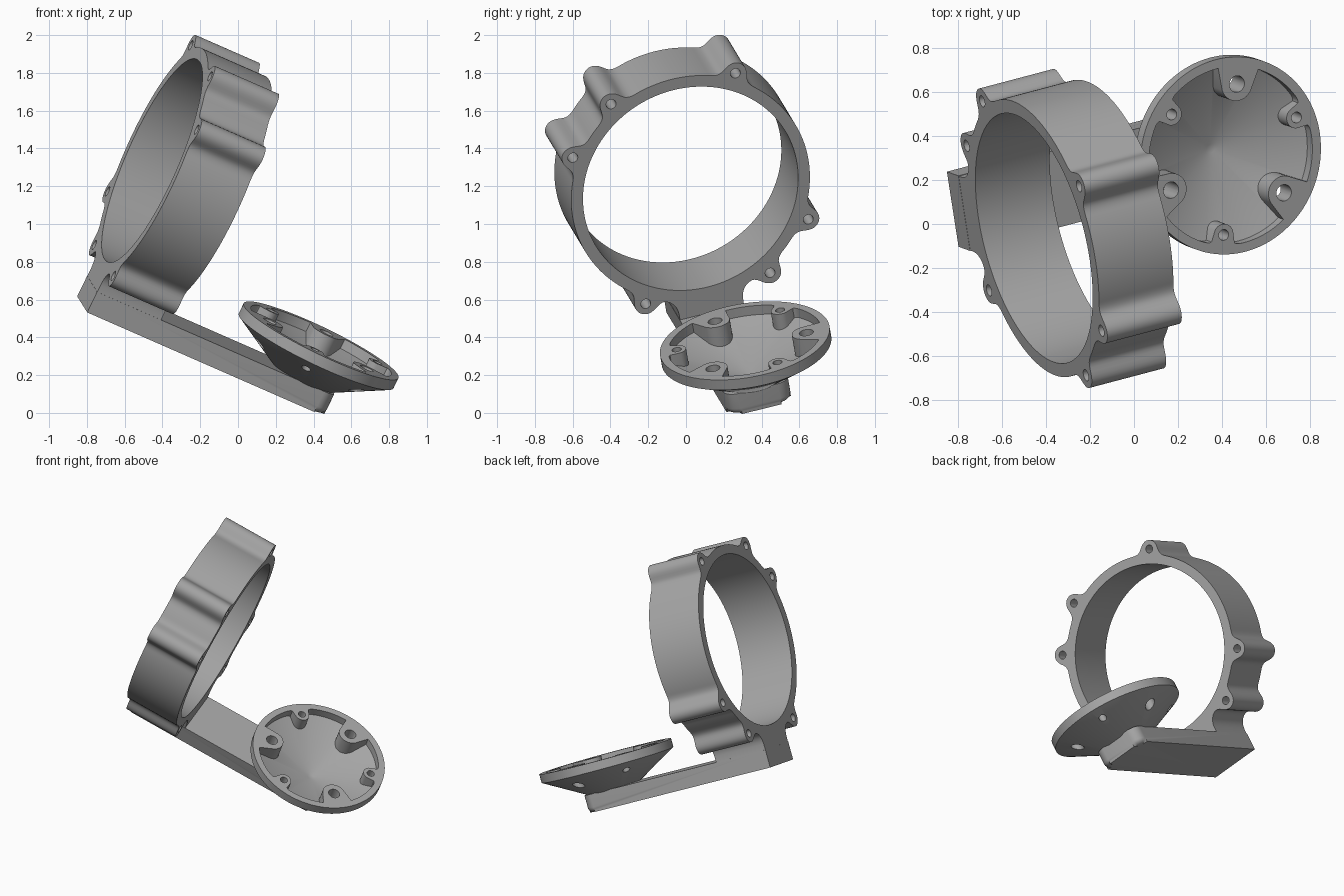
import bpy, bmesh, math
from mathutils import Vector, Matrix

cube = bpy.data.objects.get("Cube")
if cube:
    bpy.data.objects.remove(cube, do_unlink=True)

# One plain grey
grey = bpy.data.materials.new("plain_grey")
grey.use_nodes = True
grey.diffuse_color = (0.38, 0.38, 0.38, 1)
bsdf = next(n for n in grey.node_tree.nodes if n.type == 'BSDF_PRINCIPLED')
bsdf.inputs["Base Color"].default_value = (0.38, 0.38, 0.38, 1)

# Tilted frame: X along the ring axis and arm, Y across, Z out of the dish
ax = Vector((0.89, 0.235, -0.39)).normalized()
ay = Vector((-0.149, 0.96, 0.239))
ay = (ay - ax * ay.dot(ax)).normalized()
az = ax.cross(ay)
FRAME = Matrix.Translation((-0.455, -0.065, 1.336)) @ Matrix((ax, ay, az)).transposed().to_4x4()

LENGTH = 0.38                    # ring length along its axis
ARM_TOP, ARM_BOTTOM, ARM_HALF, ARM_END = -0.735, -0.857, 0.178, 1.42
DISH_X, RIM_Z = 1.257, -0.521
STEPS = 480


def polar(r, deg):
    return r * math.cos(math.radians(deg)), r * math.sin(math.radians(deg))


def blend(a, b, k):
    """Union of two distances with a fillet of size k."""
    h = max(k - abs(a - b), 0) / k
    return min(a, b) - h * h * k / 4


def outline(field, start, way):
    """Walk along rays until the field is met; returns the outline points."""
    pts = []
    for i in range(STEPS):
        deg = 360 * i / STEPS
        r = start
        for _ in range(70):
            step = field(*polar(r, deg))
            if step < 1e-5:
                break
            r += way * step
        pts.append(polar(r, deg))
    return pts


def circle(r):
    return [polar(r, 360 * i / STEPS) for i in range(STEPS)]


def finish(name, bm):
    bmesh.ops.recalc_face_normals(bm, faces=bm.faces[:])
    me = bpy.data.meshes.new(name)
    bm.to_mesh(me)
    bm.free()
    ob = bpy.data.objects.new(name, me)
    me.materials.append(grey)
    ob.matrix_world = FRAME
    bpy.context.collection.objects.link(ob)
    return ob


def loft(bm, rings, closed):
    """Skin a list of equal point loops; closed joins last to first."""
    loops = [[bm.verts.new(p) for p in ring] for ring in rings]
    pairs = list(zip(loops, loops[1:] + loops[:1]))
    for a, b in pairs if closed else pairs[:-1]:
        for i in range(len(a)):
            j = (i + 1) % len(a)
            bm.faces.new((a[i], a[j], b[j], b[i]))
    return loops


def drill(ob, holes, turn):
    """Cut round holes: (centre, radius, depth), cylinders turned by a matrix."""
    bm = bmesh.new()
    for centre, r, depth in holes:
        bmesh.ops.create_cone(bm, cap_ends=True, segments=32, radius1=r, radius2=r,
                              depth=depth, matrix=Matrix.Translation(centre) @ turn)
    cutter = finish("hole_cutter", bm)
    cutter.hide_render = True
    mod = ob.modifiers.new("holes", 'BOOLEAN')
    mod.operation, mod.solver, mod.object = 'DIFFERENCE', 'EXACT', cutter
    activate(ob)
    bpy.ops.object.modifier_apply(modifier=mod.name)
    bpy.data.objects.remove(cutter, do_unlink=True)


def activate(ob):
    bpy.ops.object.select_all(action='DESELECT')
    ob.select_set(True)
    bpy.context.view_layer.objects.active = ob


# Clamp ring with six screw lugs and a foot, all filleted together
lugs = [polar(0.686, d) for d in (60, 120, 150, 240, 300, 330)]


def ring_field(y, z):
    d = math.hypot(y, z) - 0.65
    for ly, lz in lugs:
        d = blend(d, math.hypot(y - ly, z - lz) - 0.06, 0.08)
    dy, dz = abs(y) - ARM_HALF + 0.002, abs(z + 0.7) - 0.12
    box = math.hypot(max(dy, 0), max(dz, 0)) + min(max(dy, dz), 0)
    return blend(d, box, 0.08)


outer, inner = outline(ring_field, 1.0, -1), circle(0.586)
bm = bmesh.new()
loft(bm, [[(x, y, z) for y, z in pts] for x, pts in
          ((0, outer), (LENGTH, outer), (LENGTH, inner), (0, inner))], True)
ring = finish("clamp_ring", bm)
drill(ring, [((LENGTH / 2, y, z), 0.027, 0.6) for y, z in lugs],
      Matrix.Rotation(math.pi / 2, 4, 'Y'))

# Arm: flat bar with a rounded far end
R = 0.07
corner = [polar(R, 90 - 90 * i / 8) for i in range(9)]
half = [(ARM_END - R + x, ARM_HALF - R + y) for x, y in corner]
pts = [(-0.001, ARM_HALF)] + half
pts += [(x, -y) for x, y in reversed(pts)]
bm = bmesh.new()
bottom, top = loft(bm, [[(x, y, z) for x, y in pts] for z in (ARM_BOTTOM, ARM_TOP)], False)
bm.faces.new(bottom)
bm.faces.new(top)
lip = [e for e in bm.edges if all(v.co.z < ARM_BOTTOM + 0.01 and v.co.x > ARM_END - R - 0.01
                                  for v in e.verts)]
bmesh.ops.bevel(bm, geom=lip, offset=0.035, segments=5, profile=0.5, affect='EDGES')
arm = finish("arm", bm)

# Conical dish with six bosses reaching in from the rim
large = [polar(0.33, d) for d in (75, 195, 315)]
small = [polar(0.365, d) for d in (15, 135, 255)]


def boss_field(x, y):
    d = 0.412 - math.hypot(x, y)
    for group, r in ((large, 0.078), (small, 0.05)):
        for bx, by in group:
            d = blend(d, math.hypot(x - bx, y - by) - r, 0.05)
    return d


def floor(x, y):
    return RIM_Z - 0.054 - 0.4 * (0.412 - math.hypot(x, y))


pocket = outline(boss_field, 0.1, 1)
flat = [(0.17, -0.745), (0.455, RIM_Z - 0.06), (0.455, RIM_Z)]
rings = [[(DISH_X + x, y, z) for x, y in circle(r)] for r, z in flat]
rings.append([(DISH_X + x, y, RIM_Z) for x, y in pocket])
rings.append([(DISH_X + x, y, floor(x, y)) for x, y in pocket])
rings.append([(DISH_X + x, y, floor(x, y)) for x, y in circle(0.02)])
bm = bmesh.new()
loops = loft(bm, rings, False)
bm.faces.new(loops[0])
bm.faces.new(loops[-1])
dish = finish("dish", bm)
drill(dish, [((DISH_X + x, y, -0.65), r, 0.5) for group, r in ((large, 0.038), (small, 0.025))
             for x, y in group], Matrix.Identity(4))

# Smooth curves, sharp edges
for ob in (ring, arm, dish):
    activate(ob)
    bpy.ops.object.shade_smooth_by_angle(angle=math.radians(30))
